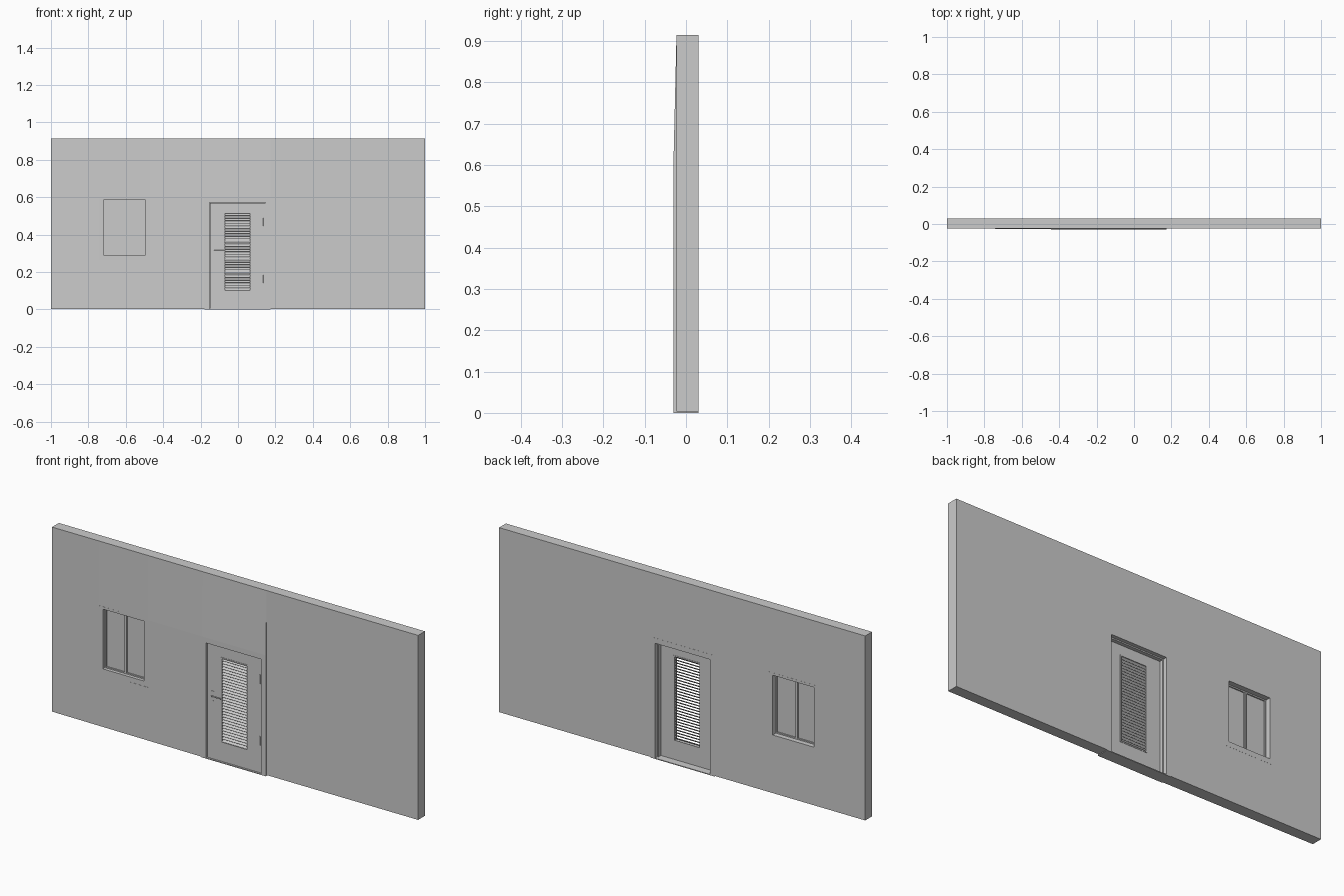
import bpy, bmesh, math
from mathutils import Matrix, Vector

if "Cube" in bpy.data.objects:
    bpy.data.objects.remove(bpy.data.objects["Cube"])


def finish(name, bm):
    bmesh.ops.recalc_face_normals(bm, faces=bm.faces)
    me = bpy.data.meshes.new(name)
    bm.to_mesh(me)
    bm.free()
    ob = bpy.data.objects.new(name, me)
    bpy.context.collection.objects.link(ob)
    return ob


def add_box(bm, x0, x1, y0, y1, z0, z1, tilt=0):
    c = Vector(((x0 + x1) / 2, (y0 + y1) / 2, (z0 + z1) / 2))
    m = (Matrix.Translation(c) @ Matrix.Rotation(tilt, 4, 'X')
         @ Matrix.Diagonal((x1 - x0, y1 - y0, z1 - z0, 1)))
    bmesh.ops.create_cube(bm, size=1, matrix=m)


def boxes(name, items):
    bm = bmesh.new()
    for it in items:
        add_box(bm, *it)
    return finish(name, bm)


def extruded(name, faces, y_back):
    """Closed solid from front faces (lists of points), pushed to y_back."""
    bm = bmesh.new()
    for f in faces:
        bm.faces.new([bm.verts.new(p) for p in f])
    bmesh.ops.remove_doubles(bm, verts=bm.verts, dist=1e-5)
    front = bm.faces[:]
    back = bmesh.ops.extrude_face_region(bm, geom=front, use_keep_orig=True)
    for v in back['geom']:
        if isinstance(v, bmesh.types.BMVert):
            v.co.y = y_back
    return finish(name, bm)


def ring(name, outer, inner, y0, y1):
    """Mitred rectangular frame; rectangles are x0, x1, z0, z1."""
    def pts(r):
        return [(r[0], y0, r[2]), (r[0], y0, r[3]), (r[1], y0, r[3]), (r[1], y0, r[2])]
    o, i = pts(outer), pts(inner)
    return extruded(name, [[o[k], o[(k + 1) % 4], i[(k + 1) % 4], i[k]] for k in range(4)], y1)


def arch(name, x0, x1, top, side, head, y0, y1):
    """Mitred door surround, open at the floor."""
    o = [(x0, y0, 0), (x0, y0, top), (x1, y0, top), (x1, y0, 0)]
    i = [(x0 + side, y0, 0), (x0 + side, y0, top - head),
         (x1 - side, y0, top - head), (x1 - side, y0, 0)]
    return extruded(name, [[o[k], o[k + 1], i[k + 1], i[k]] for k in range(3)], y1)


# Wall: left and lintel areas lean slightly out towards the door frame
FRONT, BULGE, BACK = -0.023, 0.0075, 0.030
xs = [-1, -0.743, -0.473, -0.178, 0.173]
zs = [0.003, 0.265, 0.597, 0.914]


def wall_point(x, z):
    across = min(1, (x + 1) / 0.822)
    up = 1 if z < 0.6 else (0.914 - z) / 0.317
    return (x, FRONT - BULGE * across * up, z)


cells = []
for i in range(4):
    for j in range(3):
        if (i, j) in ((1, 1), (3, 0), (3, 1)):
            continue
        cells.append([wall_point(xs[a], zs[b]) for a, b in
                      ((i, j), (i, j + 1), (i + 1, j + 1), (i + 1, j))])
extruded("wall_left", cells, BACK)
boxes("wall_right", [(0.173, 1, FRONT, BACK, 0.003, 0.914)])

# Door surround, stop and threshold
arch("door_frame", -0.178, 0.173, 0.597, 0.025, 0.026, -0.0305, 0.0305)
arch("door_stop", -0.153, 0.148, 0.571, 0.006, 0.006, -0.006, 0.012)
boxes("door_threshold", [(-0.153, 0.148, -0.0305, 0.0305, 0, 0.004)])

# Door leaf with louvred opening
ring("door_leaf", (-0.151, 0.147, 0.005, 0.569), (-0.072, 0.067, 0.099, 0.515), -0.023, -0.006)
for nm, y0, y1 in (("louvre_trim_front", -0.0245, -0.023), ("louvre_trim_back", -0.006, -0.0045)):
    ring(nm, (-0.076, 0.071, 0.095, 0.519), (-0.070, 0.065, 0.101, 0.513), y0, y1)
n = 30
step = 0.414 / n
boxes("louvre_slats", [(-0.072, 0.067, -0.0235, -0.0055, 0.1 + step * (k + .5) - .001,
                        0.1 + step * (k + .5) + .001, math.radians(40)) for k in range(n)])

# Hinges
bm = bmesh.new()
for z in (0.163, 0.468):
    bmesh.ops.create_cone(bm, cap_ends=True, segments=12, radius1=0.003, radius2=0.003,
                          depth=0.044, matrix=Matrix.Translation((0.137, -0.0245, z)))
finish("hinges", bm)

# Door handle: backplate, spindle and lever
boxes("handle_plate", [(-0.127, -0.115, -0.0245, -0.023, 0.280, 0.340)])
bm = bmesh.new()
for loc, axis, r, d in (((-0.121, -0.0265, 0.315), 'X', 0.004, 0.006),
                        ((-0.101, -0.0280, 0.315), 'Y', 0.0025, 0.052),
                        ((-0.121, -0.0250, 0.293), 'X', 0.003, 0.002)):
    bmesh.ops.create_cone(bm, cap_ends=True, segments=12, radius1=r, radius2=r, depth=d,
                          matrix=Matrix.Translation(loc) @ Matrix.Rotation(math.pi / 2, 4, axis))
finish("handle_lever", bm)

# Window frame, two sashes and panes
ring("window_frame", (-0.743, -0.473, 0.265, 0.597), (-0.720, -0.495, 0.290, 0.585), -0.0265, 0.0305)
mid = -0.6075
for side, x0, x1 in (("left", -0.720, mid - 0.0005), ("right", mid + 0.0005, -0.495)):
    ring("sash_" + side, (x0, x1, 0.290, 0.585),
         (x0 + 0.006, x1 - 0.006, 0.296, 0.579), -0.010, 0.006)
    boxes("pane_" + side, [(x0 + 0.006, x1 - 0.006, -0.004, 0.0, 0.296, 0.579)])
